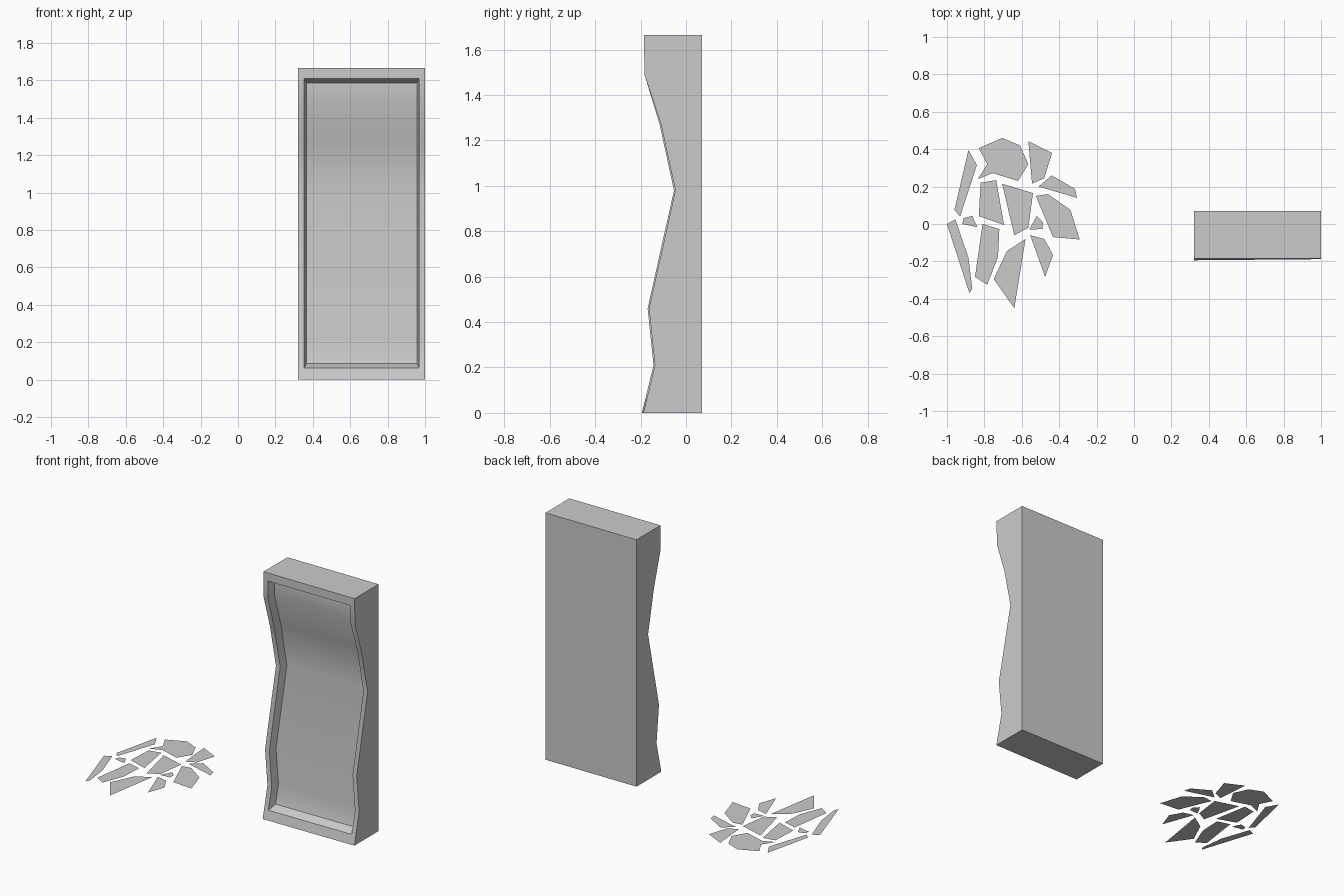
import bpy, bmesh, math

if "Cube" in bpy.data.objects:
    bpy.data.objects.remove(bpy.data.objects["Cube"])

def make_object(name, bm):
    mesh = bpy.data.meshes.new(name)
    bm.to_mesh(mesh)
    bm.free()
    obj = bpy.data.objects.new(name, mesh)
    bpy.context.collection.objects.link(obj)
    return obj

# Wavy front profile of the slab: (z, y)
PROFILE = [(0, -.188), (.21, -.137), (.46, -.163), (.98, -.047),
           (1.27, -.11), (1.49, -.183), (1.665, -.185)]
BACK = .07

def front_y(z):
    for (z0, y0), (z1, y1) in zip(PROFILE, PROFILE[1:]):
        if z <= z1:
            return y0 + (y1 - y0) * (z - z0) / (z1 - z0)

# Slab with a framed, sunken wavy panel
bm = bmesh.new()

def side_curve(x, lo, hi, depth, skew=0):
    zs = [lo] + [z for z, _ in PROFILE[1:-1]] + [hi]
    return [bm.verts.new((x, front_y(z) + depth - skew * (z < 1.4), z)) for z in zs]

def strip(a, b):
    return [bm.faces.new((a[i], b[i], b[i + 1], a[i + 1])) for i in range(len(a) - 1)]

rings = []
for x0, x1, lo, hi, depth in ((.32, 1, 0, 1.665, 0),
                              (.352, .969, .062, 1.61, 0),
                              (.367, .956, .086, 1.587, .05)):
    rings.append((side_curve(x0, lo, hi, depth, .006), side_curve(x1, lo, hi, depth)))
for (ol, orr), (il, ir) in zip(rings, rings[1:]):
    strip(ol, il)
    strip(ir, orr)
    bm.faces.new((ol[0], orr[0], ir[0], il[0]))
    bm.faces.new((il[-1], ir[-1], orr[-1], ol[-1]))
for f in strip(*rings[-1]):
    f.smooth = True
left, right = rings[0]
bl = [bm.verts.new((.32, BACK, z)) for z in (0, 1.665)]
br = [bm.verts.new((1, BACK, z)) for z in (0, 1.665)]
bm.faces.new(left + bl[::-1])
bm.faces.new(right + br[::-1])
bm.faces.new((bl[0], br[0], br[1], bl[1]))
bm.faces.new((left[0], right[0], br[0], bl[0]))
bm.faces.new((left[-1], right[-1], br[1], bl[1]))
bmesh.ops.recalc_face_normals(bm, faces=bm.faces)
slab = make_object("wavy_slab", bm)
bpy.context.view_layer.objects.active = slab
slab.select_set(True)
bpy.ops.object.shade_smooth_by_angle(angle=math.radians(32))

# Flat broken shards lying on the floor: (x, y) outlines
SHARDS = [
    [(-.885, .395), (-.84, .315), (-.93, .04), (-.96, .075)],
    [(-1, 0), (-.955, .025), (-.885, -.18), (-.865, -.345), (-.88, -.37)],
    [(-.83, .405), (-.705, .46), (-.61, .42), (-.565, .32),
     (-.62, .23), (-.755, .272), (-.835, .24), (-.785, .32)],
    [(-.565, .443), (-.438, .38), (-.48, .245), (-.545, .215)],
    [(-.51, .2), (-.44, .26), (-.315, .187), (-.305, .14)],
    [(-.525, .15), (-.46, .16), (-.34, .075), (-.29, -.083), (-.433, -.07)],
    [(-.705, .215), (-.54, .165), (-.565, -.02), (-.64, -.06)],
    [(-.82, .22), (-.737, .235), (-.695, -.005), (-.83, .042)],
    [(-.81, 0), (-.72, -.027), (-.727, -.176), (-.785, -.325), (-.85, -.283)],
    [(-.58, -.08), (-.64, -.45), (-.75, -.295), (-.68, -.145)],
    [(-.555, -.06), (-.48, -.08), (-.433, -.165), (-.475, -.283)],
    [(-.52, .043), (-.487, .01), (-.49, -.027), (-.56, -.03)],
    [(-.91, .032), (-.865, .043), (-.837, -.017), (-.918, 0)],
]
bm = bmesh.new()
for outline in SHARDS:
    face = bm.faces.new([bm.verts.new((x, y, 0)) for x, y in outline])
    face.normal_update()
    if face.normal.z < 0:
        face.normal_flip()
make_object("broken_shards", bm)
